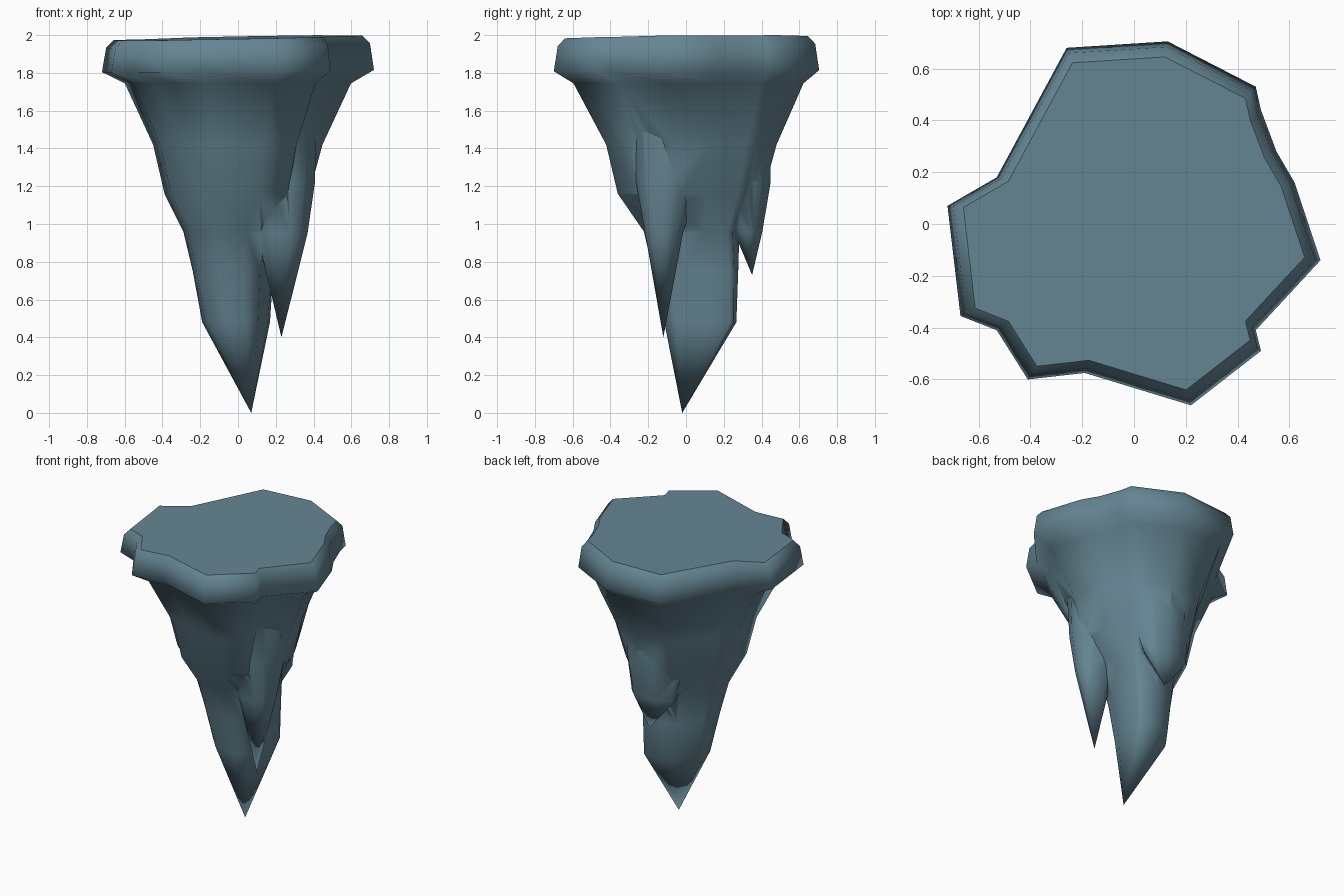
import bpy, bmesh, math

if "Cube" in bpy.data.objects:
    bpy.data.objects.remove(bpy.data.objects["Cube"])

mat = bpy.data.materials.new("slate_blue_rock")
mat.diffuse_color = (0.13, 0.235, 0.29, 1)
mat.use_nodes = True
mat.node_tree.nodes["Principled BSDF"].inputs["Base Color"].default_value = mat.diffuse_color

# Irregular plan outline of the rock cap, counter-clockwise
OUT = [(-0.72, 0.07), (-0.67, -0.355), (-0.53, -0.41), (-0.41, -0.60), (-0.19, -0.575),
       (0.22, -0.70), (0.49, -0.49), (0.47, -0.41), (0.72, -0.14), (0.62, 0.16),
       (0.55, 0.28), (0.49, 0.44), (0.47, 0.53), (0.13, 0.705), (-0.26, 0.68), (-0.53, 0.18)]


def ring(z, x0, x1, y0, y1, blend, corner=0.0):
    """Outline fitted to a bounding box, blended towards an ellipse; corner bulges +x+y."""
    pts = []
    for x, y in OUT:
        a = math.atan2(y, x)
        u = (1 - blend) * x / 0.72 + blend * math.cos(a)
        v = (1 - blend) * y / 0.70 + blend * math.sin(a)
        push = corner * u * v if u > 0 and v > 0 else 0
        pts.append(((x0 + x1) / 2 + u * (x1 - x0) / 2 + push,
                    (y0 + y1) / 2 + v * (y1 - y0) / 2 + push, z))
    return pts


def cap_ring(z, s, tilt):
    return [(x * s, y * s, z + tilt * (0.018 * x + 0.01 * y)) for x, y in OUT]


def loft(name, rings, tip):
    bm = bmesh.new()
    rows = [[bm.verts.new(p) for p in r] for r in rings]
    n = len(OUT)
    bm.faces.new(rows[0])
    for a, b in zip(rows, rows[1:]):
        for i in range(n):
            j = (i + 1) % n
            bm.faces.new((a[i], b[i], b[j], a[j]))
    t = bm.verts.new(tip)
    for i in range(n):
        bm.faces.new((rows[-1][i], t, rows[-1][(i + 1) % n]))
    bmesh.ops.recalc_face_normals(bm, faces=bm.faces[:])
    for f in bm.faces:
        f.smooth = True
    me = bpy.data.meshes.new(name)
    # keep the flat top crisp
    for e in bm.edges:
        if all(v in rows[0] for v in e.verts):
            e.smooth = False
    bm.to_mesh(me)
    bm.free()
    me.materials.append(mat)
    ob = bpy.data.objects.new(name, me)
    bpy.context.collection.objects.link(ob)
    return ob


# Flat tilted cap, overhanging rim and the tapering main spike
body = loft("rock_body", [
    cap_ring(1.986, 0.915, 1),
    cap_ring(1.945, 0.97, 1),
    cap_ring(1.81, 1.0, 0.5),
    ring(1.745, -0.60, 0.60, -0.60, 0.62, 0.15),
    ring(1.42, -0.45, 0.45, -0.43, 0.48, 0.35),
    ring(1.16, -0.39, 0.38, -0.37, 0.41, 0.5),
    ring(0.96, -0.29, 0.22, -0.23, 0.27, 0.6, 0.08),
    ring(0.75, -0.24, 0.18, -0.18, 0.26, 0.6, 0.10),
    ring(0.48, -0.19, 0.16, -0.12, 0.25, 0.6, 0.10),
], (0.07, -0.02, 0.0))

# Smaller spike at the front right
front = loft("front_spike", [
    ring(1.65, 0.05, 0.42, -0.30, 0.10, 0.8),
    ring(1.22, 0.04, 0.41, -0.27, 0.07, 0.8),
    ring(0.95, 0.10, 0.37, -0.22, -0.015, 0.8),
], (0.23, -0.12, 0.40))

# Short spike at the back
back = loft("back_spike", [
    ring(1.65, -0.20, 0.24, 0.10, 0.45, 0.8),
    ring(1.22, -0.19, 0.24, 0.12, 0.45, 0.8),
    ring(0.96, -0.15, 0.19, 0.25, 0.405, 0.8),
], (0.04, 0.35, 0.73))

# Fuse the spikes into the body
for part in (front, back):
    m = body.modifiers.new("join_" + part.name, 'BOOLEAN')
    m.operation, m.solver, m.object = 'UNION', 'EXACT', part
bpy.context.view_layer.update()
fused = bpy.data.meshes.new_from_object(body.evaluated_get(bpy.context.evaluated_depsgraph_get()))
body.modifiers.clear()
body.data = fused
for part in (front, back):
    bpy.data.objects.remove(part)
